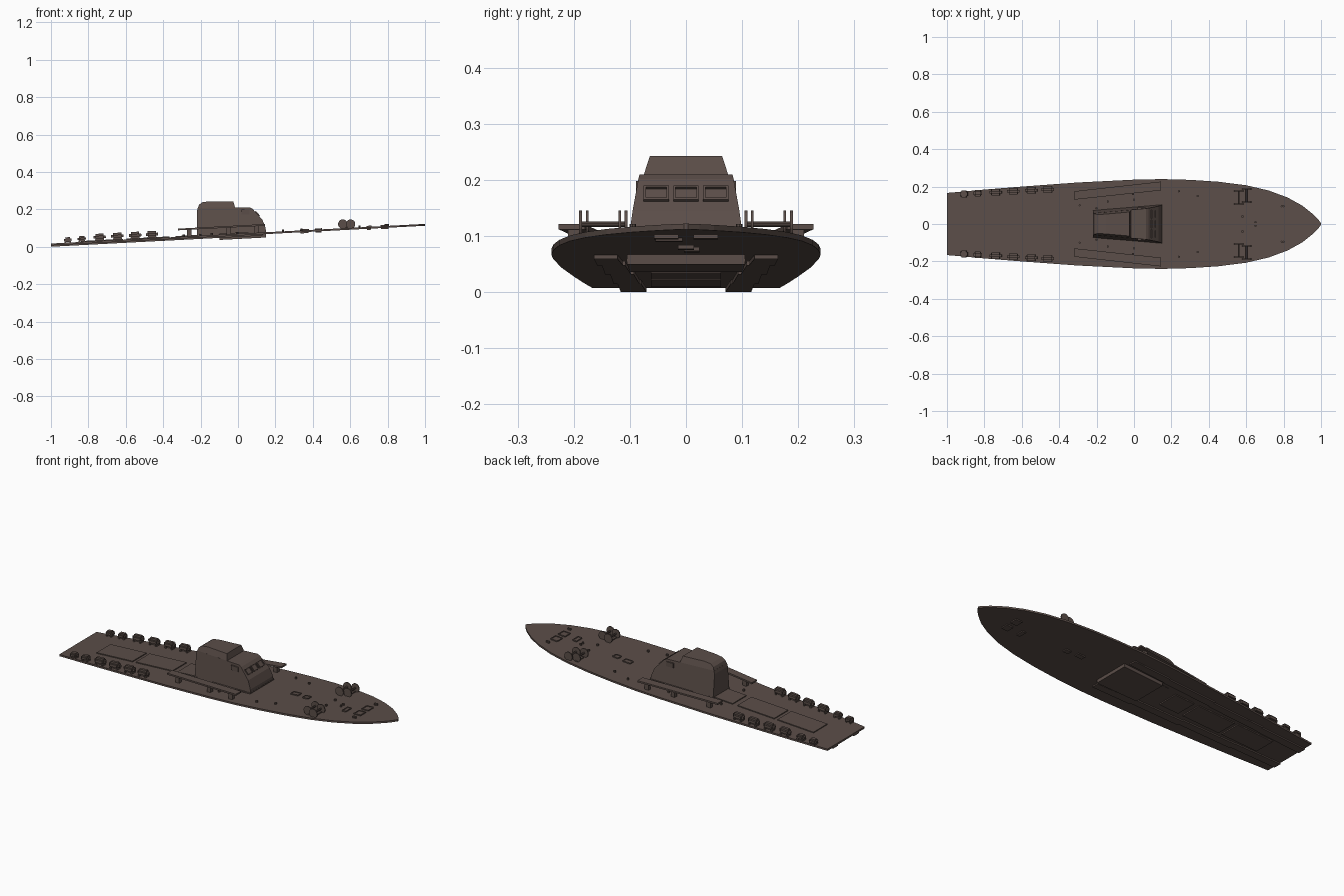
import bpy, bmesh, math
from mathutils import Matrix, Vector

if "Cube" in bpy.data.objects:
    bpy.data.objects.remove(bpy.data.objects["Cube"])

mat = bpy.data.materials.new("dull_brown")
mat.diffuse_color = (0.105, 0.076, 0.066, 1)
mat.use_nodes = True
mat.node_tree.nodes["Principled BSDF"].inputs["Base Color"].default_value = mat.diffuse_color


def deck_z(x):
    return 0.017 + 0.0525 * (x + 1)


def finish(name, bm):
    bmesh.ops.recalc_face_normals(bm, faces=bm.faces)
    me = bpy.data.meshes.new(name)
    bm.to_mesh(me)
    bm.free()
    me.materials.append(mat)
    ob = bpy.data.objects.new(name, me)
    bpy.context.collection.objects.link(ob)
    return ob


def skin(name, a, b):
    """Solid between two matching rings of points."""
    bm = bmesh.new()
    va = [bm.verts.new(p) for p in a]
    vb = [bm.verts.new(p) for p in b]
    bm.faces.new(va)
    bm.faces.new(vb[::-1])
    for i in range(len(a)):
        j = (i + 1) % len(a)
        bm.faces.new((va[i], va[j], vb[j], vb[i]))
    return finish(name, bm)


def slab(name, plan, lo, hi):
    """Plan polygon extruded between two offsets from the sloping deck."""
    return skin(name, [(x, y, deck_z(x) + lo) for x, y in plan],
                [(x, y, deck_z(x) + hi) for x, y in plan])


def rect(x0, x1, y0, y1):
    return [(x0, y0), (x1, y0), (x1, y1), (x0, y1)]


def box(name, c, size, ang=0, bev=0, seg=2):
    bm = bmesh.new()
    bmesh.ops.create_cube(bm, size=1)
    bmesh.ops.scale(bm, vec=size, verts=bm.verts)
    if bev:
        bmesh.ops.bevel(bm, geom=bm.edges[:], offset=bev, segments=seg, affect='EDGES')
    bm.transform(Matrix.Translation(c) @ Matrix.Rotation(ang, 4, 'Y'))
    return finish(name, bm)


def cyl(name, c, r, depth, axis='Z', n=16):
    bm = bmesh.new()
    bmesh.ops.create_cone(bm, cap_ends=True, segments=n, radius1=r, radius2=r, depth=depth)
    rot = Matrix.Rotation(math.pi / 2, 4, 'X') if axis == 'Y' else Matrix()
    bm.transform(Matrix.Translation(c) @ rot)
    return finish(name, bm)


def hatch_frame(name, x, y, sx, sy):
    t = 0.005
    slab(name + "_lid", rect(x - sx, x + sx, y - sy, y + sy), -0.016, 0.003)
    for s in (-1, 1):
        slab(name + "_rim", rect(x - sx, x + sx, y + s * sy - t / 2, y + s * sy + t / 2), 0, 0.006)
        slab(name + "_rim", rect(x + s * sx - t / 2, x + s * sx + t / 2, y - sy, y + sy), 0, 0.006)


# deck sheet with gently curved sides
half = [(-1, .166), (-.8, .184), (-.6, .2), (-.3, .222), (0, .237), (.15, .24), (.3, .236),
        (.45, .226), (.6, .207), (.72, .179), (.82, .142), (.9, .098), (.96, .05), (.985, .024), (1, .004)]
slab("deck", half + [(x, -y) for x, y in half[::-1]], -0.010, 0)

# centre hatch covers
for a, b in ((-.84, -.615), (-.595, -.365), (-.335, -.215)):
    slab("centre_hatch", rect(a, b, -.062, .062), -0.016, 0.005)
# plinth under the cabin
slab("cabin_plinth", [(-.1, -.1), (.15, -.105), (.15, .105), (-.1, .1)], -0.028, 0.006)

for s in (-1, 1):
    # stepped rails below the deck
    steps = [(-1, -.72, .07), (-.72, -.4, .083), (-.4, -.1, .098), (-.1, .13, .112)]
    for a, b, y in steps:
        slab("under_rail", [(a, s * y), (b, s * (y + .01)), (b, s * (y + .052)), (a, s * (y + .046))], -0.017, -0.002)
    # raised side platforms
    slab("side_platform", [(-.32, s * .13), (.145, s * .18), (.145, s * .227), (-.32, s * .175)], 0.035, 0.044)
    for x, y in ((-.26, .16), (-.05, .18), (.1, .2)):
        slab("platform_support", rect(x - .012, x + .012, s * y - .01, s * y + .01), -0.002, 0.036)
    # rounded canisters along the stern
    for x, l, h in ((-.91, .042, .026), (-.835, .046, .028), (-.74, .066, .036),
                    (-.645, .066, .036), (-.55, .066, .036), (-.46, .066, .036)):
        y = .16 + (x + .91) * .055
        box("stern_canister", (x, s * y, deck_z(x) + h / 2 + .003), (l, .036, h), -.05, h * .3)
        for d in (-.3, .3):
            slab("canister_cradle", rect(x + d * l - .004, x + d * l + .004, s * y - .015, s * y + .015), -0.002, 0.009)
    # paired reels on the foredeck
    for x, ya, yb in ((.56, .107, .176), (.602, .118, .188)):
        for y in (ya, yb):
            cyl("reel_disc", (x, s * y, .121), .025, .005, 'Y', 20)
        cyl("reel_axle", (x, s * (ya + yb) / 2, .121), .005, .07, 'Y', 10)
        slab("reel_foot", rect(x - .006, x + .006, s * .15 - .03, s * .15 + .03), -0.001, 0.006)
    # bollards
    for x, y in ((.24, .175), (.34, .15), (.58, .04), (.65, .01), (.8, .095), (.79, .095),
                 (-.14, .12), (-.29, .1), (0, .13), (-.005, .16), (-.2, .085)):
        cyl("bollard", (x, s * y, deck_z(x) + .002), .006, .016, 'Z', 8)
    # foredeck hatches in pairs
    hatch_frame("side_hatch", .785, s * .035, .02, .022)

# single foredeck hatches
hatch_frame("deck_hatch", .355, .01, .022, .014)
hatch_frame("deck_hatch", .43, 0, .016, .014)
hatch_frame("deck_hatch", .7, -.03, .011, .024)


# cabin, tapering upward and toward the back
def width(x, z):
    return .086 + .09 * x - .1 * (z - .12)


low = [(-.22, .05), (-.22, .19), (-.215, .208), (.065, .21), (.078, .202),
       (.13, .145), (.148, .1), (.15, .055)]
skin("cabin", [(x, -width(x, z), z) for x, z in low], [(x, width(x, z), z) for x, z in low])
roof = [(-.215, .207), (-.208, .225), (-.19, .238), (-.15, .243), (-.025, .243), (-.015, .207)]
skin("cabin_roof", [(x, -width(x, z) + .2 * (z - .207), z) for x, z in roof],
     [(x, width(x, z) - .2 * (z - .207), z) for x, z in roof])

# front window frames on the sloped face
ang = -.742
nrm = Vector((math.cos(ang), 0, -math.sin(ang)))
down = Vector((nrm.z, 0, -nrm.x))
for y in (-.053, 0, .053):
    c = Vector((.1035, y, .1745)) + nrm * .001
    for k in (-1, 1):
        box("front_window_frame", c + down * (k * .015), (.008, .045, .004), ang)
        box("front_window_frame", c + Vector((0, k * .0205, 0)), (.008, .004, .034), ang)
# side windows
for s in (-1, 1):
    x, z = .04, .185
    box("side_window", (x, s * (width(x, z) + .001), z), (.045, .01, .026))
